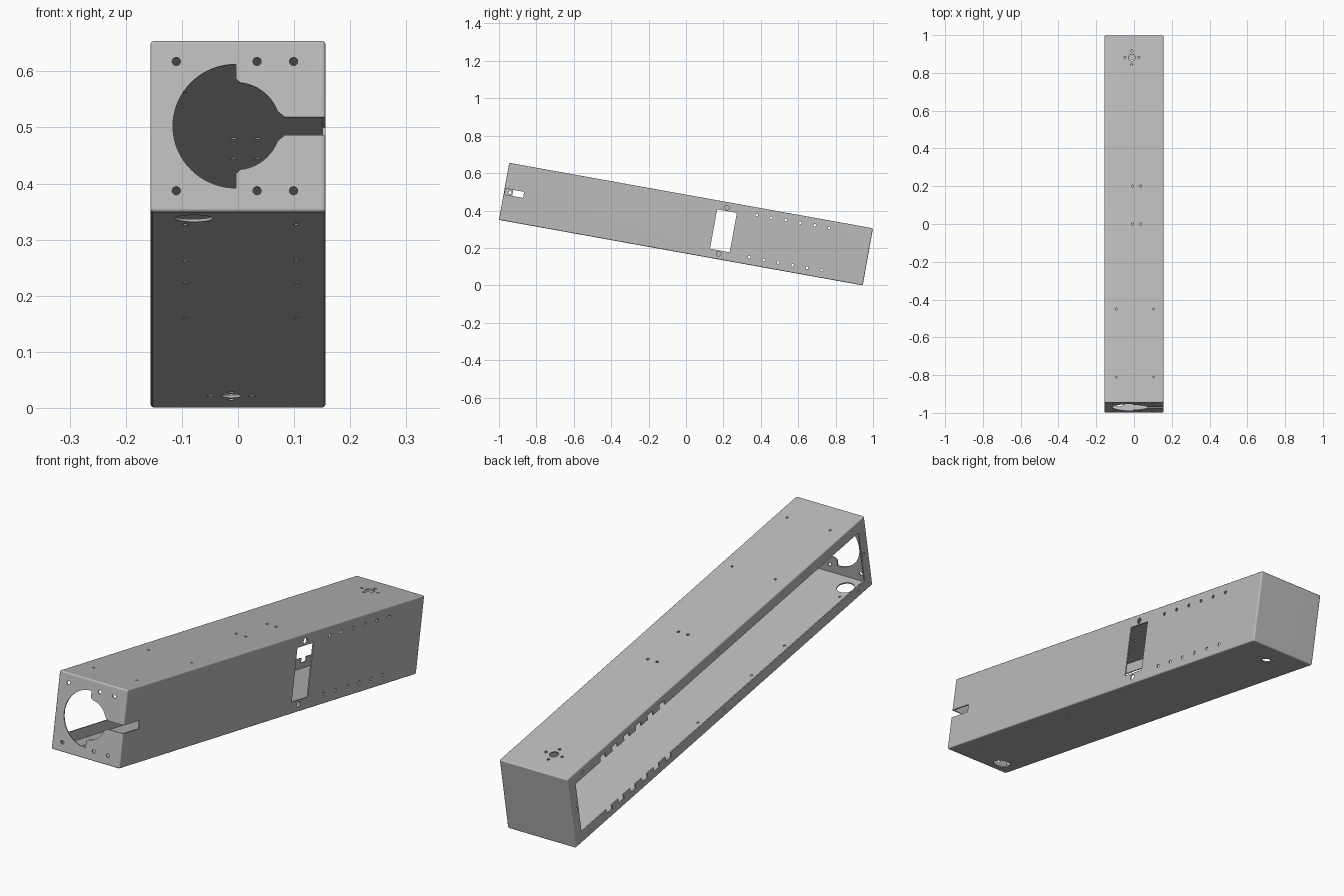
import bpy, bmesh, math
from mathutils import Matrix, Vector

cube = bpy.data.objects.get("Cube")
if cube:
    bpy.data.objects.remove(cube, do_unlink=True)

# Housing frame: x across, y along the length from the front, z up the height
W, L, H, T = 0.156, 1.976, 0.31, 0.005   # half width, length, height, sheet
MID, LIP = H / 2, 0.047
TILT = math.radians(10.2)

steel = bpy.data.materials.new("grey steel")
steel.use_nodes = True
GREY = (0.5, 0.5, 0.5, 1)
steel.diffuse_color = GREY
steel.node_tree.nodes["Principled BSDF"].inputs["Base Color"].default_value = GREY

cutters = []


def make_object(name, bm):
    bmesh.ops.recalc_face_normals(bm, faces=bm.faces)
    mesh = bpy.data.meshes.new(name)
    bm.to_mesh(mesh)
    bm.free()
    mesh.materials.append(steel)
    obj = bpy.data.objects.new(name, mesh)
    bpy.context.collection.objects.link(obj)
    return obj


def box(lo, hi):
    bm = bmesh.new()
    lo, hi = Vector(lo), Vector(hi)
    size = Matrix.Diagonal((*(hi - lo), 1))
    bmesh.ops.create_cube(bm, size=1, matrix=Matrix.Translation((lo + hi) / 2) @ size)
    return bm


def cut(name, bm):
    cutter = make_object(name + "_cutter", bm)
    cutter.hide_render = True
    mod = housing.modifiers.new(name, 'BOOLEAN')
    mod.operation = 'DIFFERENCE'
    mod.solver = 'EXACT'
    mod.object = cutter
    cutters.append(cutter)


def hole(name, centre, axis, radius):
    """Round hole through the one wall at centre, drilled along axis."""
    bm = bmesh.new()
    turn = Vector((0, 0, 1)).rotation_difference(Vector(axis)).to_matrix().to_4x4()
    bmesh.ops.create_cone(bm, cap_ends=True, segments=32 if radius > 0.01 else 16,
                          radius1=radius, radius2=radius, depth=0.03,
                          matrix=Matrix.Translation(centre) @ turn)
    cut(name, bm)


# Folded sheet box with rounded bends
bm = box((-W, 0, 0), (W, L, H))
bmesh.ops.bevel(bm, geom=bm.edges[:], offset=0.006, segments=3, profile=0.5,
                affect='EDGES')
housing = make_object("housing", bm)

# Hollow inside, and the open side framed by four lips
cut("cavity", box((-W + T, T, T), (W - T, L - T, H - T)))
cut("side_opening", box((-W - 0.1, LIP, LIP), (-W + 0.02, L - LIP, H - LIP)))

# Front opening: large half disc, small half disc and a slot to the side
R_BIG, R_SMALL, CX, SLOT = 0.112, 0.079, -0.004, 0.0165
half = [(CX + R_BIG * math.cos(math.radians(a)), R_BIG * math.sin(math.radians(a)))
        for a in range(180, 89, -5)]
half.append((CX, 0.086))
half += [(CX + R_SMALL * math.cos(math.radians(a)), R_SMALL * math.sin(math.radians(a)))
         for a in range(84, 19, -4)]
half += [(0.083, SLOT), (W + 0.02, SLOT)]
outline = half + [(x, -z) for x, z in reversed(half[1:])]
bm = bmesh.new()
face = bm.faces.new([bm.verts.new((x, -0.02, MID + z)) for x, z in outline])
push = bmesh.ops.extrude_face_region(bm, geom=[face])
bmesh.ops.translate(bm, vec=(0, 0.035, 0),
                    verts=[v for v in push["geom"] if isinstance(v, bmesh.types.BMVert)])
cut("front_opening", bm)

# Slot and window in the closed side
cut("side_slot", box((W - 0.02, -0.03, MID - SLOT), (W + 0.02, 0.106, MID + SLOT)))
cut("side_window", box((W - 0.02, 1.138, MID - 0.107), (W + 0.02, 1.245, MID + 0.107)))

for s in (-1, 1):
    # Front panel screw holes
    for x in (-0.11, 0.034, 0.099):
        hole("front_hole", (x, 0, MID + s * 0.117), (0, 1, 0), 0.0075)
    # Holes above and below the window
    hole("window_hole", (W, 1.188, MID + s * 0.125), (1, 0, 0), 0.012)
    # Row of side holes with a notch in the lip opposite each one
    for i in range(6):
        y = 1.352 + i * 0.0786
        hole("row_hole", (W, y, MID + s * 0.115), (1, 0, 0), 0.007)
        za, zb = sorted((MID + s * 0.09, MID + s * 0.127))
        cut("lip_notch", box((-W - 0.02, y - 0.017, za), (-W + 0.02, y + 0.017, zb)))
    # Lip screw holes
    for y in (0.09, 0.98, 1.88):
        hole("lip_hole", (-W, y, MID + s * 0.132), (1, 0, 0), 0.006)
    hole("end_lip_hole", (-W, L / 2 + s * (L / 2 - 0.033), MID), (1, 0, 0), 0.008)

    # Top and bottom panels: corner screws and a ringed hole near the back
    z = H if s > 0 else 0
    rows = (0.137, 0.503) if s > 0 else (0.13, 0.497, 0.717, 1.073)
    for y in rows:
        for x in (-0.094, 0.104):
            hole("panel_hole", (x, y, z), (0, 0, 1), 0.005)
    hole("ring_centre", (-0.012, 1.855, z), (0, 0, 1), 0.018)
    for dx, dy in ((1, 0), (-1, 0), (0, 1), (0, -1)):
        hole("ring_hole", (-0.012 + 0.037 * dx, 1.855 + 0.037 * dy, z), (0, 0, 1), 0.006)

# Four holes in the middle of the top, one large hole in the bottom front
for y in (0.96, 1.164):
    for x in (-0.008, 0.035):
        hole("top_hole", (x, y, H), (0, 0, 1), 0.006)
hole("bottom_hole", (-0.079, 0.068, 0), (0, 0, 1), 0.034)

# Make the cuts final and drop the cutters
graph = bpy.context.evaluated_depsgraph_get()
result = bpy.data.meshes.new_from_object(housing.evaluated_get(graph))
housing.modifiers.clear()
housing.data = result
result.materials.clear()
result.materials.append(steel)
for poly in result.polygons:
    poly.material_index = 0
for cutter in cutters:
    bpy.data.objects.remove(cutter, do_unlink=True)

# Smooth bends with flat panels
bpy.ops.object.select_all(action='DESELECT')
housing.select_set(True)
bpy.context.view_layer.objects.active = housing
bpy.ops.object.shade_smooth_by_angle(angle=math.radians(35))
weighted = housing.modifiers.new("flat_panels", 'WEIGHTED_NORMAL')
weighted.keep_sharp = True

# Tilt the housing with its front end raised
housing.matrix_world = (Matrix.Translation((0, -1, L * math.sin(TILT)))
                        @ Matrix.Rotation(-TILT, 4, 'X'))
